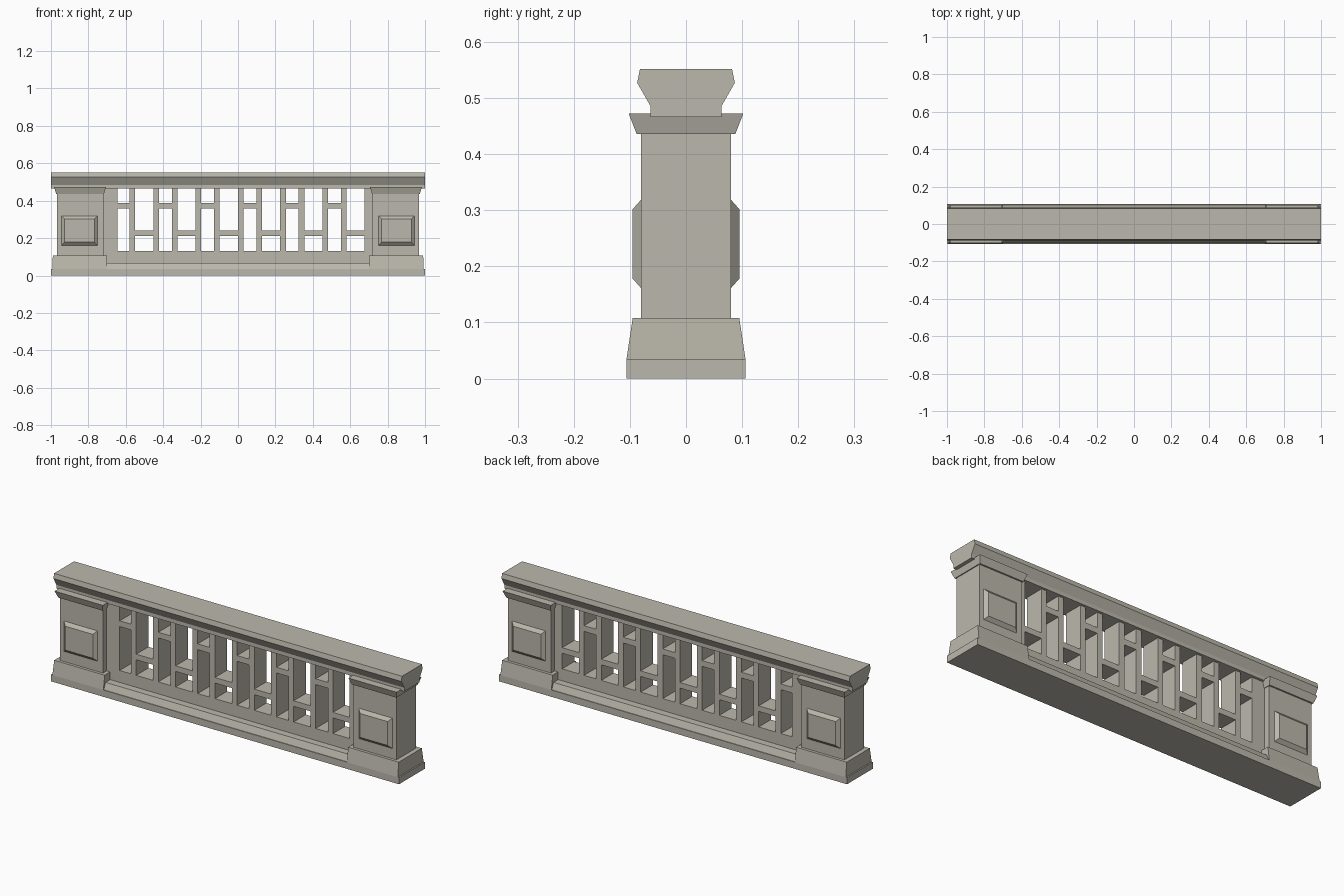
import bpy
import bmesh

if "Cube" in bpy.data.objects:
    bpy.data.objects.remove(bpy.data.objects["Cube"], do_unlink=True)

stone = bpy.data.materials.new("pale grey stone")
stone.use_nodes = True
colour = (0.50, 0.485, 0.415, 1)
stone.diffuse_color = colour
stone.node_tree.nodes["Principled BSDF"].inputs["Base Color"].default_value = colour


def finish(name, bm):
    bmesh.ops.recalc_face_normals(bm, faces=bm.faces)
    mesh = bpy.data.meshes.new(name)
    bm.to_mesh(mesh)
    bm.free()
    mesh.materials.append(stone)
    obj = bpy.data.objects.new(name, mesh)
    bpy.context.collection.objects.link(obj)
    return obj


def add_loft(bm, ring_a, ring_b):
    """Solid between two matching rings of points."""
    a = [bm.verts.new(p) for p in ring_a]
    b = [bm.verts.new(p) for p in ring_b]
    bm.faces.new(a)
    bm.faces.new(b)
    for i in range(len(a)):
        j = (i + 1) % len(a)
        bm.faces.new((a[i], a[j], b[j], b[i]))


def rect(x0, x1, y, z):
    return [(x0, -y, z), (x1, -y, z), (x1, y, z), (x0, y, z)]


def add_box(bm, x0, x1, y, z0, z1):
    add_loft(bm, rect(x0, x1, y, z0), rect(x0, x1, y, z1))


def moulding(name, half_profile, half_length):
    """Extrude a symmetric (y, z) profile along x."""
    outline = half_profile + [(-y, z) for y, z in reversed(half_profile)]
    bm = bmesh.new()
    add_loft(bm, [(-half_length, y, z) for y, z in outline],
             [(half_length, y, z) for y, z in outline])
    return finish(name, bm)


# Long mouldings: base slab, sloped sill and handrail
moulding("base_slab", [(0.106, 0), (0.106, 0.035)], 1.0)
moulding("sloped_sill", [(0.102, 0.035), (0.088, 0.068)], 0.71)
moulding("handrail", [(0.063, 0.466), (0.063, 0.485),
                      (0.087, 0.527), (0.082, 0.552)], 1.0)

# End posts with plinth, flared cap and raised panels
for side, s in (("right", -1), ("left", 1)):
    bm = bmesh.new()
    add_loft(bm, rect(s * 0.70, s * 0.993, 0.106, 0.035),
             rect(s * 0.70, s * 0.99, 0.095, 0.108))
    finish(side + "_plinth", bm)

    bm = bmesh.new()
    add_box(bm, s * 0.72, s * 0.967, 0.08, 0.10, 0.44)
    finish(side + "_post", bm)

    bm = bmesh.new()
    add_loft(bm, rect(s * 0.717, s * 0.972, 0.088, 0.436),
             rect(s * 0.706, s * 0.983, 0.102, 0.472))
    finish(side + "_post_cap", bm)

    for face, f in (("front", -1), ("back", 1)):
        rings = []
        for inset, y in ((0, 0.079), (0.018, 0.095)):
            x0, x1 = 0.75 + inset, 0.945 - inset
            z0, z1 = 0.16 + inset, 0.32 - inset
            rings.append([(s * x0, f * y, z0), (s * x1, f * y, z0),
                          (s * x1, f * y, z1), (s * x0, f * y, z1)])
        bm = bmesh.new()
        add_loft(bm, *rings)
        finish(side + "_" + face + "_panel", bm)

# Pierced lattice between the posts
DEPTH, BOTTOM, TOP, BAR, PITCH = 0.05, 0.13, 0.475, 0.03, 0.2262
LEFT, RIGHT = -0.645, 0.677

bm = bmesh.new()
add_box(bm, -0.725, 0.725, DEPTH, 0.06, BOTTOM)
finish("lattice_bottom_beam", bm)

bm = bmesh.new()
add_box(bm, -0.725, LEFT, DEPTH, BOTTOM, TOP)
add_box(bm, RIGHT, 0.725, DEPTH, BOTTOM, TOP)
finish("lattice_end_stiles", bm)

uprights = bmesh.new()
upper_bars = bmesh.new()
lower_bars = bmesh.new()
for k in range(6):
    a = -0.58 + PITCH * k           # upright after a narrow gap
    b = a + 0.127                   # upright after a wide gap
    narrow_start = LEFT if k == 0 else a - PITCH + 0.127 + BAR
    wide_end = RIGHT if k == 5 else b
    add_box(uprights, a, a + BAR, DEPTH, BOTTOM, TOP)
    if k < 5:
        add_box(uprights, b, b + BAR, DEPTH, BOTTOM, TOP)
    add_box(upper_bars, narrow_start, a, DEPTH, 0.358, 0.388)
    add_box(lower_bars, a + BAR, wide_end, DEPTH, 0.211, 0.24)
finish("lattice_uprights", uprights)
finish("lattice_upper_bars", upper_bars)
finish("lattice_lower_bars", lower_bars)
